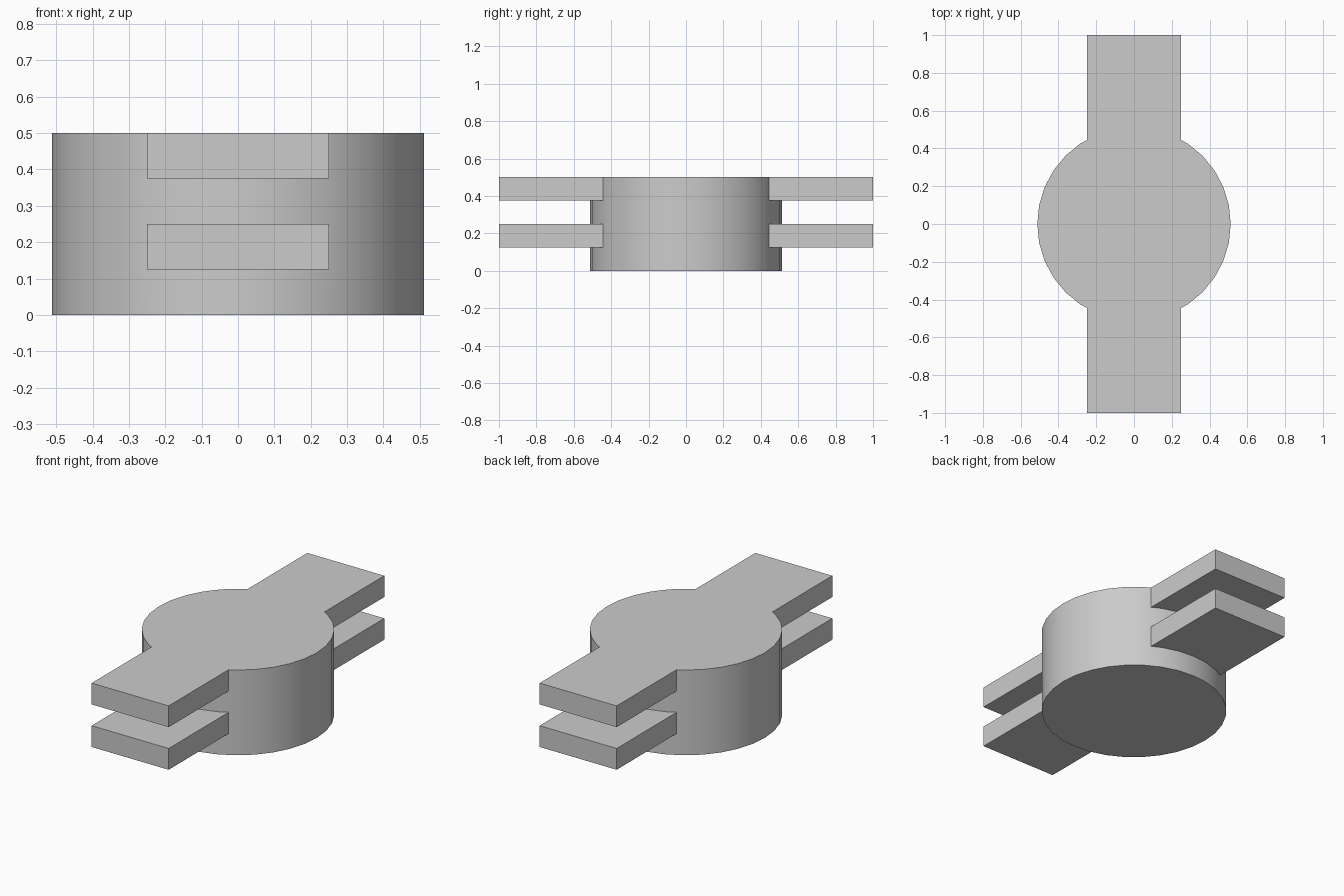
import bpy
import math

cube = bpy.data.objects.get("Cube")
if cube:
    bpy.data.objects.remove(cube, do_unlink=True)

# Plain grey finish
grey = bpy.data.materials.new("light_grey")
grey.use_nodes = True
color = (0.6, 0.6, 0.6, 1.0)
grey.diffuse_color = color
grey.node_tree.nodes["Principled BSDF"].inputs["Base Color"].default_value = color

RADIUS, HEIGHT = 0.512, 0.5
ARM_WIDTH, ARM_LENGTH, ARM_THICKNESS = 0.5, 2.0, 0.125

# Round central drum
bpy.ops.mesh.primitive_cylinder_add(vertices=32, radius=RADIUS, depth=HEIGHT,
                                    location=(0, 0, HEIGHT / 2))
drum = bpy.context.object
drum.name = "drum_with_arms"
drum.data.materials.append(grey)


def add_arm(name, bottom):
    """Flat bar running front to back through the drum."""
    bpy.ops.mesh.primitive_cube_add(size=1, location=(0, 0, bottom + ARM_THICKNESS / 2))
    arm = bpy.context.object
    arm.name = name
    arm.scale = (ARM_WIDTH, ARM_LENGTH, ARM_THICKNESS)
    bpy.ops.object.transform_apply(location=False, rotation=False, scale=True)
    arm.data.materials.append(grey)
    return arm


# Lower and upper arms, fused into the drum
for name, bottom in (("lower_arm", 0.125), ("upper_arm", 0.375)):
    arm = add_arm(name, bottom)
    bpy.ops.object.select_all(action="DESELECT")
    drum.select_set(True)
    bpy.context.view_layer.objects.active = drum
    union = drum.modifiers.new(name, "BOOLEAN")
    union.operation = "UNION"
    union.solver = "EXACT"
    union.object = arm
    bpy.ops.object.modifier_apply(modifier=union.name)
    bpy.data.objects.remove(arm, do_unlink=True)

# Smooth curved wall with crisp rims
bpy.ops.object.shade_smooth_by_angle(angle=math.radians(30))
